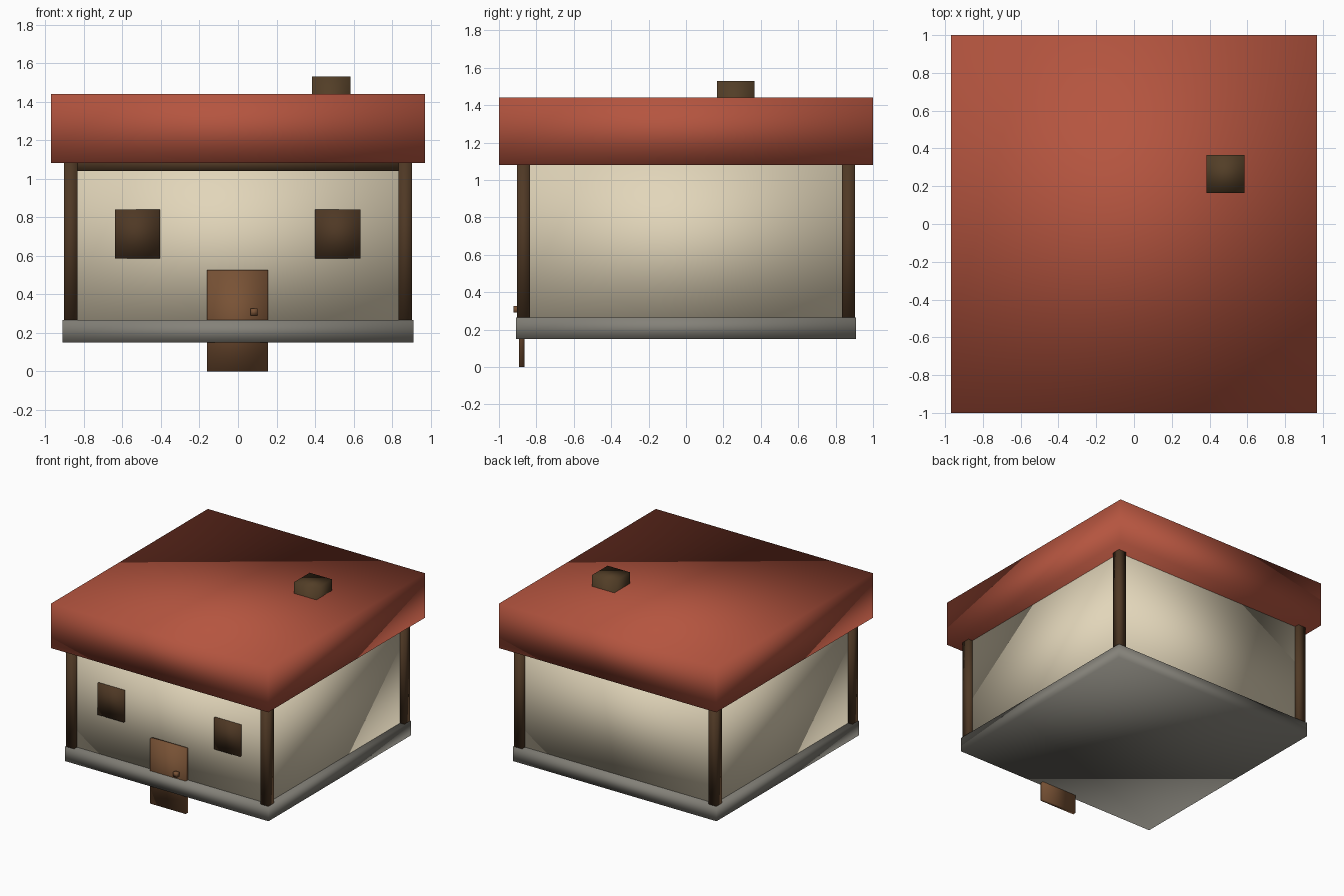
import bpy

if "Cube" in bpy.data.objects:
    bpy.data.objects.remove(bpy.data.objects["Cube"])


def material(name, rgb):
    m = bpy.data.materials.new(name)
    m.diffuse_color = (*rgb, 1.0)
    m.use_nodes = True
    m.node_tree.nodes["Principled BSDF"].inputs["Base Color"].default_value = m.diffuse_color
    return m


ROOF_RED = material("roof red", (0.46, 0.09, 0.05))
CREAM = material("cream plaster", (0.76, 0.67, 0.49))
STONE = material("grey stone", (0.23, 0.22, 0.19))
TIMBER = material("dark timber", (0.078, 0.040, 0.018))
DOOR_WOOD = material("door wood", (0.19, 0.085, 0.036))
CHIMNEY_BROWN = material("chimney brown", (0.085, 0.048, 0.020))


def box(name, x, y, z, mat):
    """Softly shaded box from (min, max) ranges along each axis."""
    mid = [(a + b) / 2 for a, b in (x, y, z)]
    bpy.ops.mesh.primitive_cube_add(size=1, location=mid)
    ob = bpy.context.object
    ob.name = name
    ob.scale = [b - a for a, b in (x, y, z)]
    bpy.ops.object.transform_apply(location=False, rotation=False, scale=True)
    bpy.ops.object.shade_smooth()
    ob.data.materials.append(mat)
    return ob


# Floor slab, walls and roof
box("floor_slab", (-0.91, 0.91), (-0.91, 0.91), (0.15, 0.265), STONE)
box("walls", (-0.865, 0.865), (-0.865, 0.865), (0.20, 1.12), CREAM)
box("roof", (-0.97, 0.97), (-1.0, 1.0), (1.08, 1.44), ROOF_RED)
box("chimney", (0.385, 0.585), (0.165, 0.365), (1.20, 1.53), CHIMNEY_BROWN)

# Corner posts and front beam
for sx, side in ((-1, "left"), (1, "right")):
    for sy, end in ((-1, "front"), (1, "back")):
        cx, cy = sx * 0.868, sy * 0.868
        box(f"{end}_{side}_post", (cx - 0.035, cx + 0.035),
            (cy - 0.035, cy + 0.035), (0.24, 1.12), TIMBER)
box("front_beam", (-0.86, 0.86), (-0.90, -0.835), (1.04, 1.11), TIMBER)

# Windows
for cx, side in ((-0.522, "left"), (0.518, "right")):
    box(f"{side}_window", (cx - 0.117, cx + 0.117),
        (-0.88, -0.855), (0.585, 0.84), TIMBER)

# Door and handle
box("door", (-0.16, 0.157), (-0.892, -0.864), (0.0, 0.525), DOOR_WOOD)
box("door_handle", (0.065, 0.10), (-0.922, -0.887), (0.29, 0.325), DOOR_WOOD)
